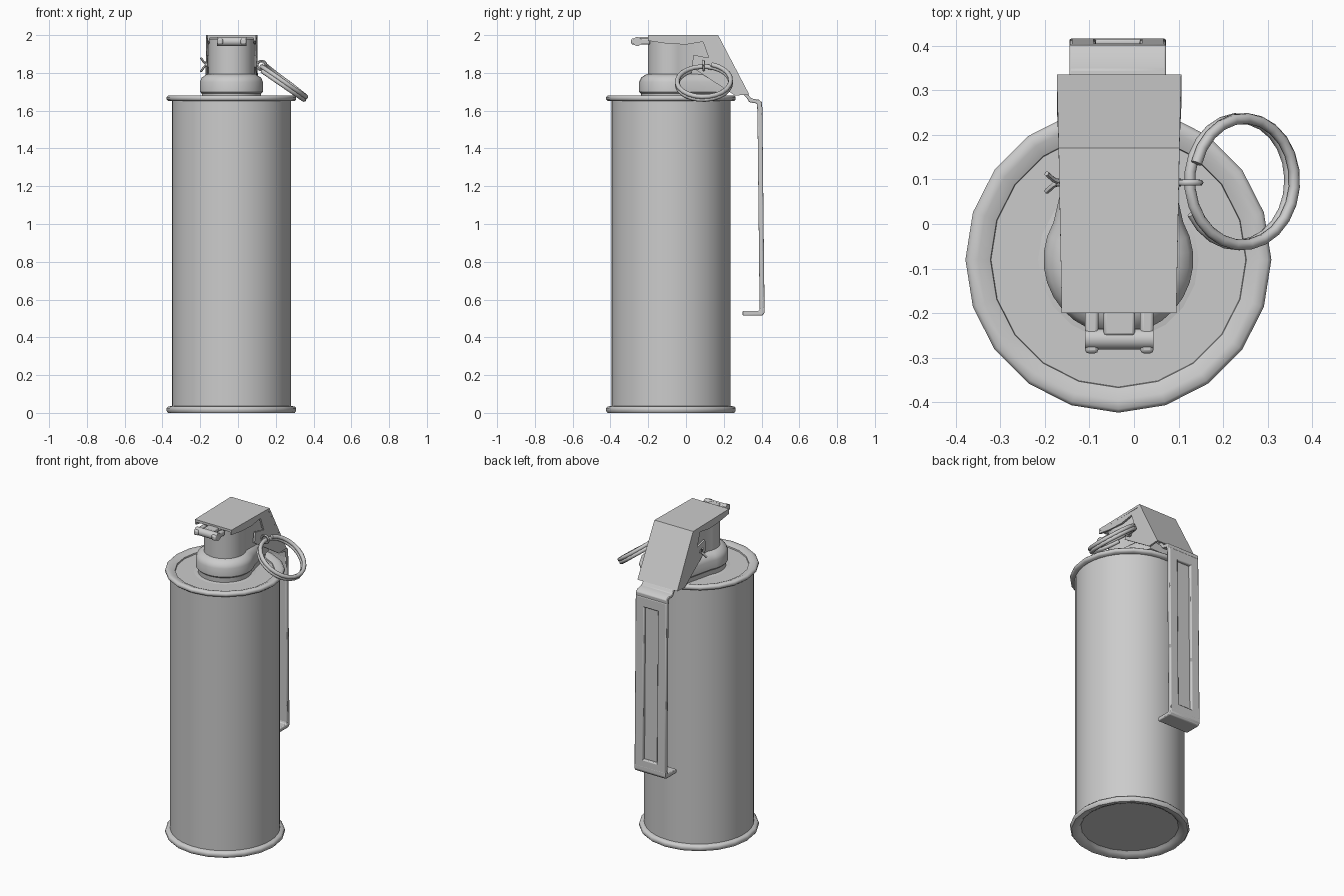
import bpy, bmesh, math
from mathutils import Vector, Matrix

if "Cube" in bpy.data.objects:
    bpy.data.objects.remove(bpy.data.objects["Cube"])

CX, CY = -0.035, -0.08   # axis of the canister

steel = bpy.data.materials.new("plain grey")
steel.use_nodes = True
GREY = (0.6, 0.6, 0.6, 1)
steel.diffuse_color = GREY
steel.node_tree.nodes["Principled BSDF"].inputs["Base Color"].default_value = GREY


def finish(name, bm, bevel=0, angle=35):
    bmesh.ops.recalc_face_normals(bm, faces=bm.faces)
    mesh = bpy.data.meshes.new(name)
    bm.to_mesh(mesh)
    bm.free()
    ob = bpy.data.objects.new(name, mesh)
    bpy.context.collection.objects.link(ob)
    mesh.materials.append(steel)
    if bevel:
        mod = ob.modifiers.new("soft edges", "BEVEL")
        mod.width, mod.segments, mod.limit_method = bevel, 2, "ANGLE"
    bpy.ops.object.select_all(action="DESELECT")
    ob.select_set(True)
    bpy.context.view_layer.objects.active = ob
    bpy.ops.object.shade_smooth_by_angle(angle=math.radians(angle))
    return ob


def loft(name, rings, bevel=0, angle=35, closed=False):
    """Skin a list of equal-length point rings, capping the ends."""
    bm = bmesh.new()
    vs = [[bm.verts.new(p) for p in ring] for ring in rings]
    n = len(vs[0])
    pairs = list(zip(vs, vs[1:])) + ([(vs[-1], vs[0])] if closed else [])
    for a, b in pairs:
        for i in range(n):
            j = (i + 1) % n
            bm.faces.new((a[i], a[j], b[j], b[i]))
    if not closed:
        bm.faces.new(vs[0])
        bm.faces.new(vs[-1])
    return finish(name, bm, bevel, angle)


def lathe(name, profile, sides, angle=50):
    rings = [[(CX + r * math.sin(math.tau * i / sides),
               CY - r * math.cos(math.tau * i / sides), z)
              for i in range(sides)] for r, z in profile]
    return loft(name, rings, angle=angle)


def prism(name, side, x0, x1, bevel=0):
    """Extrude a (y, z) outline across x."""
    return loft(name, [[(x, y, z) for y, z in side] for x in (x0, x1)], bevel)


def box(name, lo, hi, bevel=0):
    side = [(lo[1], lo[2]), (hi[1], lo[2]), (hi[1], hi[2]), (lo[1], hi[2])]
    return prism(name, side, lo[0], hi[0], bevel)


def tube(name, path, r, sides=8):
    pts = [Vector(p) for p in path]
    rings = []
    for i, p in enumerate(pts):
        d = (pts[min(i + 1, len(pts) - 1)] - pts[max(i - 1, 0)]).normalized()
        u = d.cross(Vector((0.13, 0.21, 1)) if abs(d.z) < 0.9 else Vector((0, 1, 0))).normalized()
        v = d.cross(u)
        rings.append([p + r * (u * math.cos(math.tau * k / sides) + v * math.sin(math.tau * k / sides))
                      for k in range(sides)])
    return loft(name, rings, angle=60)


# Canister wall, rolled rims, recessed lid and base
lathe("canister_body", [(0.315, 0.025), (0.315, 1.66)], 40)
lathe("top_rim_and_lid", [(0.31, 1.65), (0.335, 1.652), (0.343, 1.66), (0.343, 1.672), (0.335, 1.68),
      (0.315, 1.68), (0.287, 1.668), (0.28, 1.63), (0.255, 1.625), (0.235, 1.645),
      (0.18, 1.66), (0.03, 1.665)], 20)
lathe("bottom_rim_and_base", [(0.31, 0.037), (0.335, 0.034), (0.343, 0.025), (0.343, 0.01), (0.335, 0.0),
      (0.315, 0.0), (0.29, 0.012), (0.27, 0.04), (0.24, 0.045), (0.03, 0.045)], 20)


# Fuse housing: round at the front, tapering into a narrow tail under the cap
def keyhole(r, tail_y, half, z):
    ring = [(CX + r * math.sin(t), CY - r * math.cos(t), z)
            for t in (math.radians(-120 + 12 * k) for k in range(21))]
    return ring + [(CX + half, tail_y, z), (CX - half, tail_y, z)]


loft("fuse_collar", [keyhole(0.155, 0.19, 0.085, 1.65), keyhole(0.158, 0.2, 0.09, 1.69),
     keyhole(0.168, 0.22, 0.095, 1.7), keyhole(0.168, 0.22, 0.095, 1.752),
     keyhole(0.158, 0.2, 0.09, 1.775), keyhole(0.127, 0.18, 0.085, 1.795)])
loft("fuse_neck", [keyhole(0.122, 0.17, 0.1, 1.78), keyhole(0.122, 0.12, 0.1, 1.98)])

# Sheet cap: roof, sloping back and notched cheeks
W0, W1 = -0.162, 0.095
cheek = [(-0.2, 2.0), (0.17, 2.0), (0.33, 1.685), (0.26, 1.68), (0.03, 1.83), (0.04, 1.895),
         (0.12, 1.88), (0.09, 1.965), (0.0, 1.95), (-0.1, 1.955), (-0.2, 1.97)]
for name, x, out in (("right_cap_cheek", W0, -1), ("left_cap_cheek", W1, 1)):
    flare = [[(x + out * (s + 0.011 * max(0, min(1, (y - 0.1) / 0.12))), y, z) for y, z in cheek]
             for s in (-0.012, 0)]
    loft(name, flare, angle=20)
roof = [(-0.2, 2.0, 0), (0.17, 2.0, 0.007), (0.335, 1.685, 0.011)]
inner = [(0.323, 1.683, 0.011), (0.162, 1.985, 0.007), (-0.2, 1.985, 0)]
loft("cap_roof", [[(W0 - e, y, z) for y, z, e in roof + inner],
                  [(W1 + e, y, z) for y, z, e in roof + inner]], angle=20)

# Front hinge
hx = -0.033
for name, x in (("right_hinge_tab", hx - 0.077), ("left_hinge_tab", hx + 0.047)):
    box(name, (x, -0.29, 1.95), (x + 0.03, -0.19, 1.982), 0.008)
box("hinge_arm", (hx - 0.035, -0.25, 1.965), (hx + 0.035, -0.19, 1.99), 0.006)
tube("hinge_pin", [(hx - 0.077, -0.258, 1.966), (hx + 0.077, -0.258, 1.966)], 0.024, 12)

# Safety lever: pressed channel with raised frame, hooked foot
LX0, LX1 = -0.145, 0.072
prism("lever_shoulder", [(0.29, 1.695), (0.33, 1.685), (0.345, 1.665), (0.385, 1.658), (0.402, 1.645),
      (0.4, 1.6), (0.378, 1.6), (0.375, 1.638), (0.335, 1.645), (0.318, 1.672)], LX0, LX1, 0.004)


def strip(name, x0, x1, z0, z1, d0=0.0, d1=0.026):
    def y(z):
        return 0.378 + 0.012 * (1.62 - z) / 1.1
    prism(name, [(y(z0) + d0, z0), (y(z0) + d1, z0), (y(z1) + d1, z1), (y(z1) + d0, z1)],
          x0, x1, 0.006 if d1 > 0.02 else 0)


strip("right_lever_rail", LX0, LX0 + 0.06, 0.53, 1.625)
strip("left_lever_rail", LX1 - 0.06, LX1, 0.53, 1.625)
strip("lever_top_bar", LX0 + 0.02, LX1 - 0.02, 1.56, 1.625)
strip("lever_bottom_bar", LX0 + 0.02, LX1 - 0.02, 0.53, 0.6)
strip("lever_floor", LX0 + 0.02, LX1 - 0.02, 0.56, 1.6, 0.002, 0.008)
prism("lever_foot", [(0.3, 0.515), (0.405, 0.515), (0.416, 0.53), (0.416, 0.56), (0.392, 0.56),
      (0.386, 0.54), (0.3, 0.54)], LX0, LX1, 0.005)

# Split pull ring, wound almost twice and tilted
tilt = Matrix.Rotation(math.radians(36), 3, "Y")
centre = Vector((0.24, 0.095, 1.75))
TURNS, STEPS = 1.87, 44
coil = []
for k in range(STEPS + 1):
    t = math.radians(-150) + math.tau * TURNS * k / STEPS
    p = Vector((0.142 * math.cos(t), 0.142 * math.sin(t), 0.034 * (k / STEPS - 0.5)))
    coil.append(centre + tilt @ p)
tube("pull_ring", coil, 0.0125)

# Safety pin with an eye on the ring side and splayed ends opposite
py, pz = 0.093, 1.843
tube("safety_pin", [(-0.175, py, pz), (0.105, py, pz)], 0.009)
tube("pin_eye", [(0.125 + 0.024 * math.cos(a), py, pz - 0.004 + 0.024 * math.sin(a))
                 for a in (math.tau * k / 12 for k in range(13))], 0.007, 6)
for name, s in (("upper_pin_end", 1), ("lower_pin_end", -1)):
    tube(name, [(-0.165, py, pz), (-0.18, py + 0.006 * s, pz + 0.012 * s),
                (-0.196, py + 0.02 * s, pz + 0.036 * s)], 0.006, 6)
